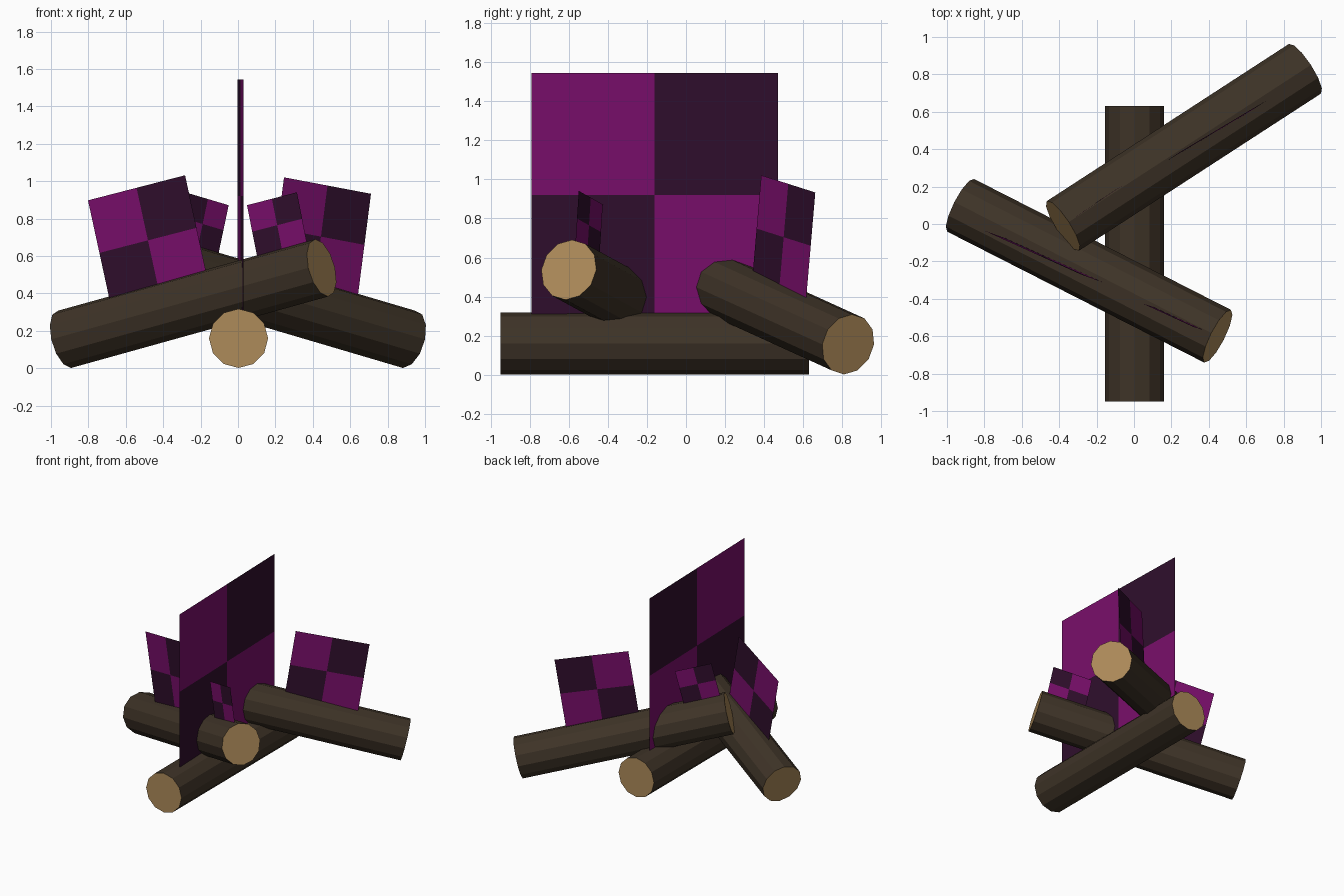
import bpy, bmesh
from mathutils import Vector

if "Cube" in bpy.data.objects:
    bpy.data.objects.remove(bpy.data.objects["Cube"])


def material(name, rgb):
    lin = [((c / 255 + 0.055) / 1.055) ** 2.4 if c > 10 else c / 255 / 12.92 for c in rgb]
    m = bpy.data.materials.new(name)
    m.diffuse_color = (*lin, 1)
    m.use_nodes = True
    m.node_tree.nodes["Principled BSDF"].inputs["Base Color"].default_value = m.diffuse_color
    return m


BARK = material("dark_bark", (62, 51, 39))
WOOD = material("cut_wood", (174, 139, 90))
PURPLE = material("bright_purple", (120, 14, 106))
DARK = material("dark_purple", (47, 14, 44))


def finish(name, bm, mats):
    me = bpy.data.meshes.new(name)
    bm.to_mesh(me)
    bm.free()
    for m in mats:
        me.materials.append(m)
    ob = bpy.data.objects.new(name, me)
    bpy.context.collection.objects.link(ob)
    return ob


def log(name, a, b, radius=0.158):
    """Twelve-sided log from a to b; the two end caps are cut wood."""
    a, b = Vector(a), Vector(b)
    axis = b - a
    bm = bmesh.new()
    bmesh.ops.create_cone(bm, cap_ends=True, segments=12, radius1=radius,
                          radius2=radius, depth=axis.length)
    for f in bm.faces:
        f.material_index = 1 if len(f.verts) > 4 else 0
    ob = finish(name, bm, (BARK, WOOD))
    ob.rotation_mode = 'QUATERNION'
    ob.rotation_quaternion = axis.to_track_quat('Z', 'Y')
    ob.location = (a + b) / 2


def flame(name, top_left, across, down, first=0):
    """Flat upright sheet split into a two by two checker."""
    o, u, v = Vector(top_left), Vector(across), Vector(down)
    bm = bmesh.new()
    g = [[bm.verts.new(o + u * i / 2 + v * j / 2) for j in range(3)] for i in range(3)]
    for i in range(2):
        for j in range(2):
            f = bm.faces.new((g[i][j], g[i][j + 1], g[i + 1][j + 1], g[i + 1][j]))
            f.material_index = (i + j + first) % 2
    finish(name, bm, (PURPLE, DARK))


# Stacked logs: one flat on the ground, two leaning over it
log("ground_log", (0.003, -0.95, 0.16), (0.003, 0.63, 0.16))
log("front_leaning_log", (-0.927, 0.10, 0.155), (0.447, -0.60, 0.537))
log("back_leaning_log", (0.914, 0.83, 0.155), (-0.38, -0.01, 0.537))

# Flame sheets standing on the logs
flame("tall_flame", (0.03, -0.79, 1.545), (-0.033, 1.26, 0), (0, 0, -1.25))
flame("front_large_flame", (-0.802, -0.035, 0.898), (0.519, -0.235, 0.134), (0.122, -0.044, -0.562))
flame("front_small_flame", (0.048, -0.426, 0.872), (0.267, -0.123, 0.069), (0.056, -0.018, -0.283))
flame("back_large_flame", (0.246, 0.385, 1.021), (0.465, 0.277, -0.088), (-0.07, -0.047, -0.546))
flame("back_small_flame", (-0.272, 0.065, 0.938), (0.222, 0.149, -0.066), (-0.056, -0.036, -0.267), 1)
